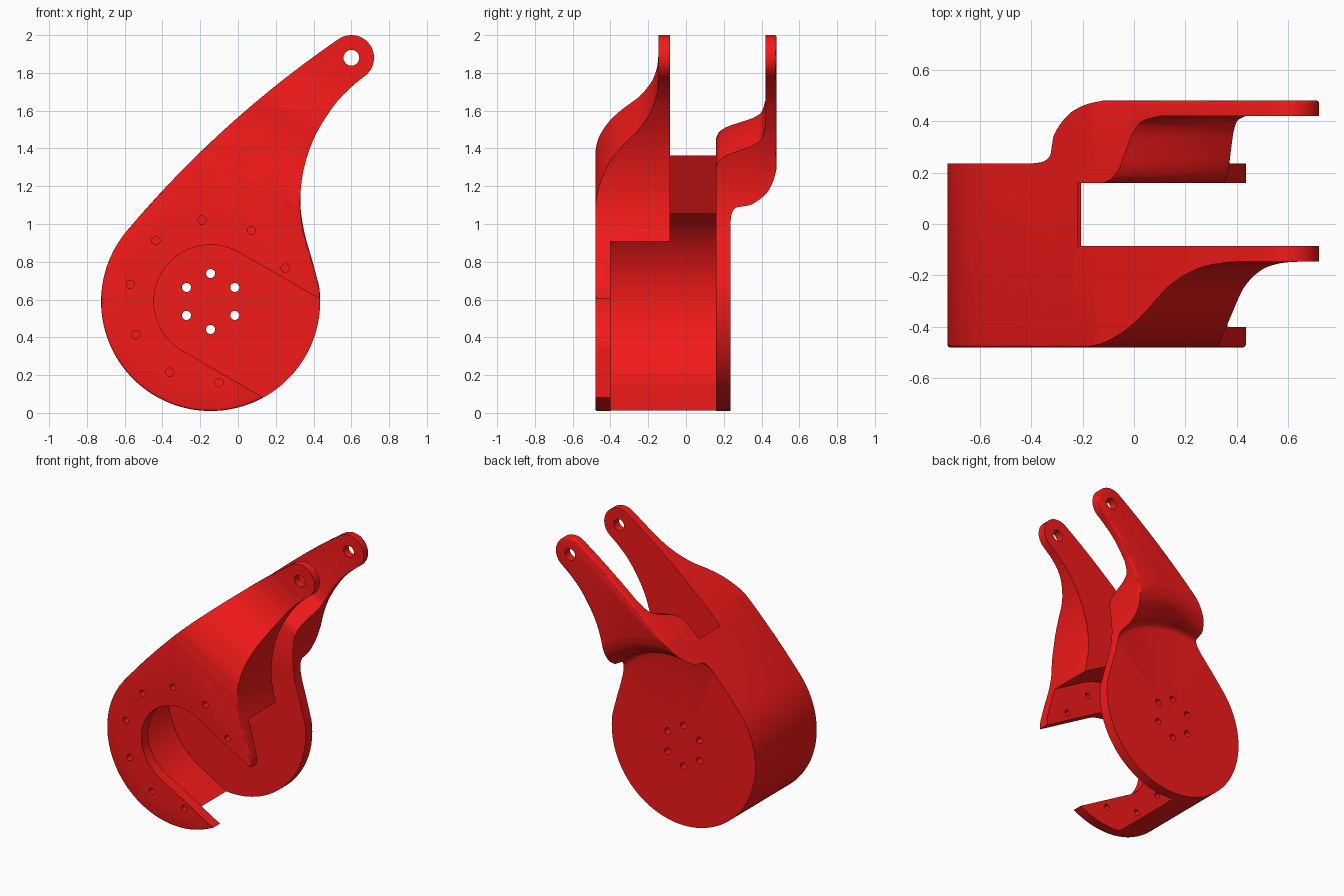
import bpy, bmesh, math
from mathutils import Vector

if "Cube" in bpy.data.objects:
    bpy.data.objects.remove(bpy.data.objects["Cube"])

CX, CZ, R = -0.145, 0.59, 0.58            # hub centre and outer radius
A = Vector((math.cos(math.radians(-30)), math.sin(math.radians(-30))))  # cavity opening direction
N = Vector((-A.y, A.x))                   # across the opening
C = Vector((CX, CZ))


def arc(cx, cz, r, a0, a1, n):
    return [(cx + r * math.cos(math.radians(a0 + (a1 - a0) * i / n)),
             cz + r * math.sin(math.radians(a0 + (a1 - a0) * i / n))) for i in range(n + 1)]


def spline(pts, n=6):
    """Catmull-Rom curve through 2D points."""
    p = [Vector(q) for q in pts]
    p = [2 * p[0] - p[1]] + p + [2 * p[-1] - p[-2]]
    out = []
    for i in range(1, len(p) - 2):
        a, b, c, d = p[i - 1:i + 3]
        for k in range(n):
            t = k / n
            v = 0.5 * (2 * b + (c - a) * t + (2 * a - 5 * b + 4 * c - d) * t**2
                       + (3 * b - a - 3 * c + d) * t**3)
            out.append((v.x, v.y))
    return out + [tuple(pts[-1])]


def add_prism(bm, ring, offset):
    """Closed solid from a 3D ring swept along offset."""
    face = bm.faces.new([bm.verts.new(v) for v in ring])
    ext = bmesh.ops.extrude_face_region(bm, geom=[face])['geom']
    bmesh.ops.translate(bm, vec=offset, verts=[g for g in ext if isinstance(g, bmesh.types.BMVert)])


def finish(bm, name):
    bmesh.ops.recalc_face_normals(bm, faces=bm.faces[:])
    me = bpy.data.meshes.new(name)
    bm.to_mesh(me)
    bm.free()
    ob = bpy.data.objects.new(name, me)
    bpy.context.collection.objects.link(ob)
    return ob


def prism(name, profile, y0, y1, bevel=0):
    bm = bmesh.new()
    add_prism(bm, [(x, y0, z) for x, z in profile], (0, y1 - y0, 0))
    if bevel:
        rim = [e for e in bm.edges if abs(e.verts[0].co.y - e.verts[1].co.y) < 1e-5]
        bmesh.ops.bevel(bm, geom=rim, offset=bevel, segments=3, profile=0.5, affect='EDGES')
    return finish(bm, name)


def revolve(name, profile):
    """Solid of (radius, y) points turned about the hub axis."""
    bm = bmesh.new()
    vs = [bm.verts.new((CX + r, y, CZ)) for r, y in profile]
    es = [bm.edges.new((a, b)) for a, b, p, q in
          zip(vs, vs[1:] + vs[:1], profile, profile[1:] + profile[:1]) if p[0] + q[0] > 0]
    bmesh.ops.spin(bm, geom=vs + es, cent=(CX, 0, CZ), axis=(0, 1, 0),
                   angle=2 * math.pi, steps=120, use_merge=True)
    bmesh.ops.remove_doubles(bm, verts=bm.verts[:], dist=1e-5)
    return finish(bm, name)


def u_shape(r):
    """Round-ended slot around the hub, open to the lower right."""
    far = [C - N * r + A * 1.5, C + N * r + A * 1.5]
    return arc(CX, CZ, r, 60, 240, 64) + [tuple(v) for v in far]


# Teardrop side outline: tip, long back edge, hub, concave inner edge
p0, p1, p2 = Vector((0.532, 1.979)), Vector((-0.097, 1.547)), Vector((-0.589, 0.963))
back_edge = [tuple(p0 * (1 - t)**2 + p1 * 2 * t * (1 - t) + p2 * t * t)
             for t in [i / 24 for i in range(1, 24)]]
inner_edge = spline([(0.429, 0.671), (0.395, 0.80), (0.348, 0.97), (0.33, 1.13), (0.35, 1.30),
                     (0.41, 1.47), (0.51, 1.63), (0.60, 1.725), (0.677, 1.788)])
outline = (arc(0.6, 1.88, 0.12, -50, 124.5, 28) + back_edge
           + arc(CX, CZ, R, 140, 368, 90) + inner_edge[1:-1])
bracket = prism("forked_bracket", outline, -0.48, 0.48, bevel=0.012)

# Hub cavity, front slot and the gap between the two arms
cutters = [prism("cavity_cutter", u_shape(0.53), -0.40, 0.16),
           prism("front_slot_cutter", u_shape(0.30), -0.60, -0.35)]
gap = [C + A * a + N * t for a, t in ((-0.45, 0.1), (1.5, 0.1), (1.5, 2.2), (-0.45, 2.2))]
cutters.append(prism("gap_cutter", gap, -0.085, 0.16))

# Front arm: sweeping scoop that thins it towards the tip
scoop = spline([(0.62, -0.485), (0.68, -0.478), (0.77, -0.46), (0.88, -0.41), (0.975, -0.34),
                (1.08, -0.245), (1.2, -0.18), (1.32, -0.152), (1.45, -0.145)])
scoop += [(2.4, -0.145), (2.4, -0.7), (0.62, -0.7)]
bm = bmesh.new()
start = C - A * 1.5
add_prism(bm, [(start.x + N.x * t, y, start.y + N.y * t) for t, y in scoop], (A.x * 3, 0, A.y * 3))
cutters.append(finish(bm, "front_scoop_cutter"))

# Rear arm: shoulder stepping outwards around the hub disc
shoulder = spline([(0.64, 0.235), (0.67, 0.243), (0.688, 0.265), (0.693, 0.30), (0.703, 0.355),
                   (0.74, 0.42), (0.79, 0.458), (0.86, 0.481)])
cutters.append(revolve("rear_outer_cutter",
                       [(0, 0.235)] + shoulder + [(0.86, 0.6), (0, 0.6)]))
inside = spline([(0.86, 0.157), (0.90, 0.177), (0.93, 0.22), (0.96, 0.30), (0.985, 0.36),
                 (1.02, 0.40), (1.09, 0.42)])
cutters.append(revolve("rear_inner_cutter",
                       [(0.86, 0.12)] + inside + [(2.3, 0.42), (2.3, 0.12)]))

# Pivot hole, hub holes and front flange screw holes
bm = bmesh.new()


def hole(x, z, r, y0, y1):
    add_prism(bm, [(px, y0, pz) for px, pz in arc(x, z, r, 0, 360, 24)[:-1]], (0, y1 - y0, 0))


hole(0.6, 1.88, 0.042, -0.7, 0.7)
for i in range(6):
    a = math.radians(30 + 60 * i)
    hole(CX + 0.148 * math.cos(a), CZ + 0.148 * math.sin(a), 0.024, 0.1, 0.4)
for i in range(8):
    a = math.radians(24 + 36 * i)
    hole(CX + 0.433 * math.cos(a), CZ + 0.433 * math.sin(a), 0.022, -0.6, -0.3)
cutters.append(finish(bm, "hole_cutter"))

# Carve, bake the result and remove the cutters
for c in cutters:
    c.hide_render = True
    m = bracket.modifiers.new(c.name, 'BOOLEAN')
    m.operation, m.solver, m.object = 'DIFFERENCE', 'EXACT', c
dg = bpy.context.evaluated_depsgraph_get()
mesh = bpy.data.meshes.new_from_object(bracket.evaluated_get(dg))
bracket.modifiers.clear()
bracket.data = mesh
for c in cutters:
    bpy.data.objects.remove(c)

# Red finish and smooth shading
red = bpy.data.materials.new("red")
red.diffuse_color = (0.9, 0.01, 0.01, 1)
red.use_nodes = True
red.node_tree.nodes["Principled BSDF"].inputs["Base Color"].default_value = red.diffuse_color
mesh.materials.clear()
mesh.materials.append(red)
for o in bpy.context.selected_objects:
    o.select_set(False)
bracket.select_set(True)
bpy.context.view_layer.objects.active = bracket
bpy.ops.object.shade_smooth_by_angle(angle=math.radians(30))
